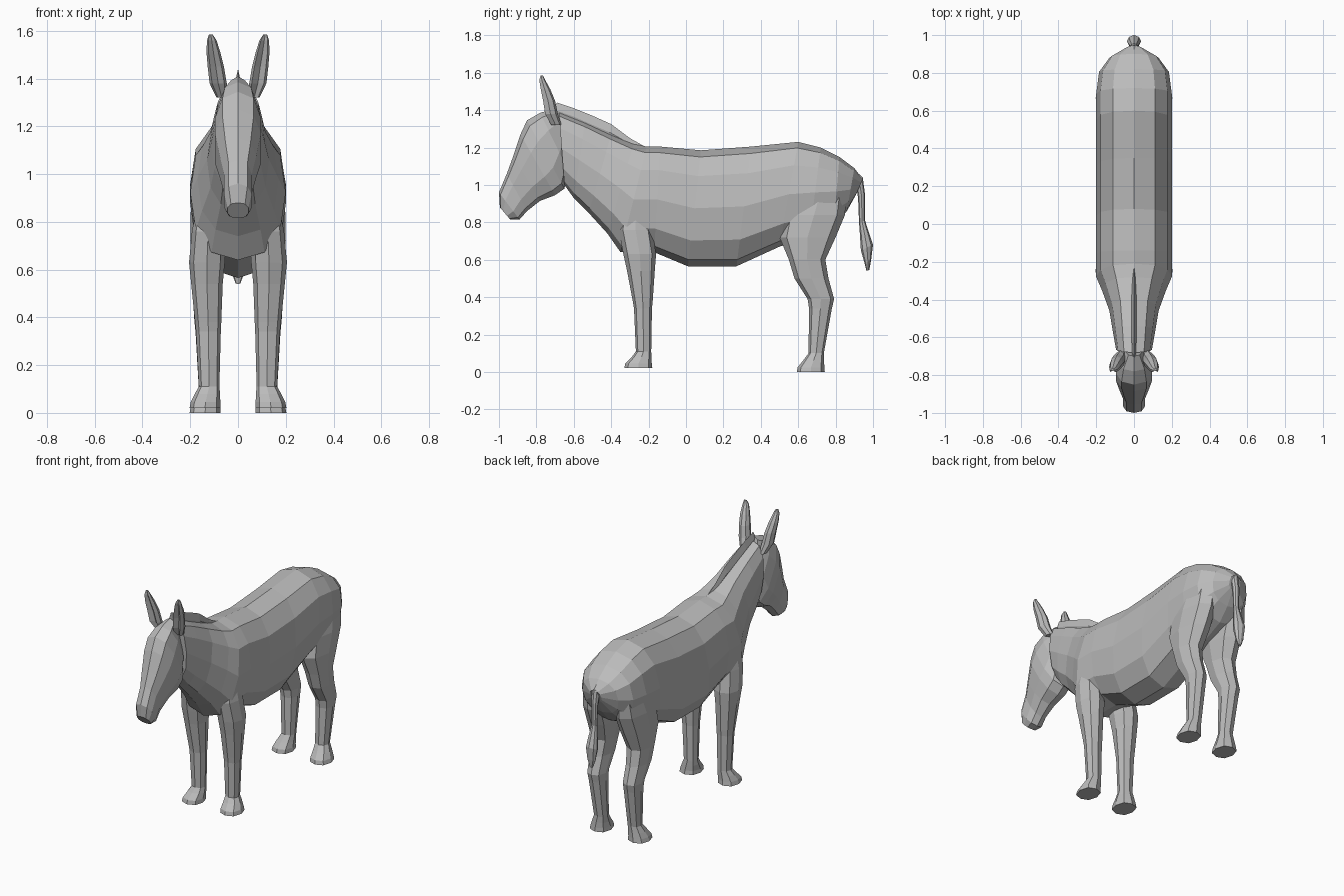
import bpy, bmesh, math

coat = bpy.data.materials.new("grey_coat")
coat.diffuse_color = (0.5, 0.5, 0.5, 1)


def loft(name, rows, sides, power=1.0, cup=0.0, mirror=False):
    """Rows: front/top point (y, z), back/bottom point (y, z), half width, centre x."""
    bm = bmesh.new()
    rings = []
    for ty, tz, by, bz, w, x in rows:
        ring = []
        for i in range(sides):
            a = 2 * math.pi * i / sides
            s, c = math.sin(a), math.cos(a)
            s = math.copysign(abs(s) ** power, s) if abs(s) > 1e-6 else 0
            c = math.copysign(abs(c) ** power, c) if abs(c) > 1e-6 else 0
            if i == 0:
                c -= cup                      # hollow the front edge
            t = (1 - c) / 2
            ring.append(bm.verts.new((x + w * s, ty + (by - ty) * t, tz + (bz - tz) * t)))
        rings.append(ring)
    for p, q in zip(rings, rings[1:]):
        for i in range(sides):
            j = (i + 1) % sides
            bm.faces.new((p[i], p[j], q[j], q[i]))
    bm.faces.new(rings[0][::-1])
    bm.faces.new(rings[-1])
    bmesh.ops.recalc_face_normals(bm, faces=bm.faces)
    me = bpy.data.meshes.new(name)
    bm.to_mesh(me)
    bm.free()
    me.materials.append(coat)
    ob = bpy.data.objects.new(name, me)
    bpy.context.collection.objects.link(ob)
    if mirror:
        ob.modifiers.new("mirror", 'MIRROR')
    return ob


def level(rows):
    """Horizontal sections: z, front y, back y, half width, centre x."""
    return [(f, z, b, z, w, x) for z, f, b, w, x in rows]


# Rump, barrel, chest and neck
loft("body", [
    (.945, 1.03, .91, .95, .04, 0),
    (.90, 1.09, .86, .86, .13, 0),
    (.82, 1.15, .79, .78, .185, 0),
    (.72, 1.20, .66, .72, .20, 0),
    (.60, 1.23, .50, .67, .20, 0),
    (.35, 1.205, .27, .565, .20, 0),
    (.08, 1.185, .01, .565, .20, 0),
    (-.14, 1.205, -.17, .64, .20, 0),
    (-.21, 1.205, -.35, .64, .20, 0),
    (-.28, 1.22, -.42, .74, .17, 0),
    (-.40, 1.27, -.52, .85, .13, 0),
    (-.54, 1.335, -.60, .93, .112, 0),
    (-.68, 1.39, -.65, 1.0, .095, 0)], 12, .85)

# Head from poll to muzzle
loft("head", [
    (-.70, 1.41, -.62, 1.18, .045, 0),
    (-.78, 1.385, -.632, 1.08, .085, 0),
    (-.85, 1.345, -.65, .98, .10, 0),
    (-.885, 1.27, -.70, .945, .10, 0),
    (-.925, 1.15, -.78, .915, .08, 0),
    (-.958, 1.06, -.85, .86, .06, 0),
    (-1.0, .96, -.89, .815, .06, 0),
    (-.995, .88, -.94, .815, .045, 0)], 10, .8)

# Upright mane along the crest
loft("mane", [
    (-.22, 1.205, -.23, 1.17, .006, 0),
    (-.30, 1.25, -.32, 1.20, .010, 0),
    (-.40, 1.325, -.42, 1.24, .013, 0),
    (-.50, 1.37, -.52, 1.28, .013, 0),
    (-.60, 1.41, -.60, 1.32, .013, 0),
    (-.69, 1.44, -.68, 1.35, .010, 0),
    (-.72, 1.39, -.71, 1.36, .006, 0)], 4)

# Cupped ears
loft("ears", level([
    (1.32, -.73, -.665, .022, .068),
    (1.38, -.765, -.685, .036, .083),
    (1.45, -.775, -.70, .034, .093),
    (1.51, -.785, -.725, .029, .103),
    (1.56, -.79, -.752, .020, .110),
    (1.585, -.78, -.765, .008, .114)]), 8, 1, .9, True)

# Front legs with hooves
loft("front_legs", level([
    (.88, -.34, -.20, .05, .12),
    (.76, -.36, -.18, .068, .125),
    (.63, -.335, -.16, .075, .13),
    (.54, -.315, -.167, .066, .13),
    (.38, -.285, -.178, .055, .125),
    (.34, -.278, -.182, .052, .124),
    (.11, -.268, -.186, .043, .121),
    (.08, -.29, -.185, .053, .128),
    (.045, -.325, -.183, .062, .136),
    (.02, -.33, -.18, .065, .138)]), 8, .85, 0, True)

# Hind legs with thigh, hock and hoof
loft("hind_legs", level([
    (1.0, .60, .86, .06, .115),
    (.84, .52, .85, .085, .113),
    (.72, .50, .80, .082, .118),
    (.60, .55, .745, .068, .128),
    (.50, .58, .762, .06, .13),
    (.39, .65, .792, .055, .128),
    (.34, .658, .78, .052, .126),
    (.10, .655, .737, .043, .121),
    (.06, .625, .738, .053, .13),
    (.025, .597, .74, .062, .136),
    (0, .592, .742, .065, .138)]), 8, .85, 0, True)

# Tail with tufted end
loft("tail", [
    (.90, 1.0, .89, 1.09, .022, 0),
    (.915, .96, .945, 1.04, .025, 0),
    (.92, .93, .957, .95, .022, 0),
    (.925, .80, .957, .81, .018, 0),
    (.93, .73, .98, .74, .030, 0),
    (.935, .65, 1.0, .68, .038, 0),
    (.955, .58, .99, .60, .028, 0),
    (.965, .54, .98, .545, .010, 0)], 8)
